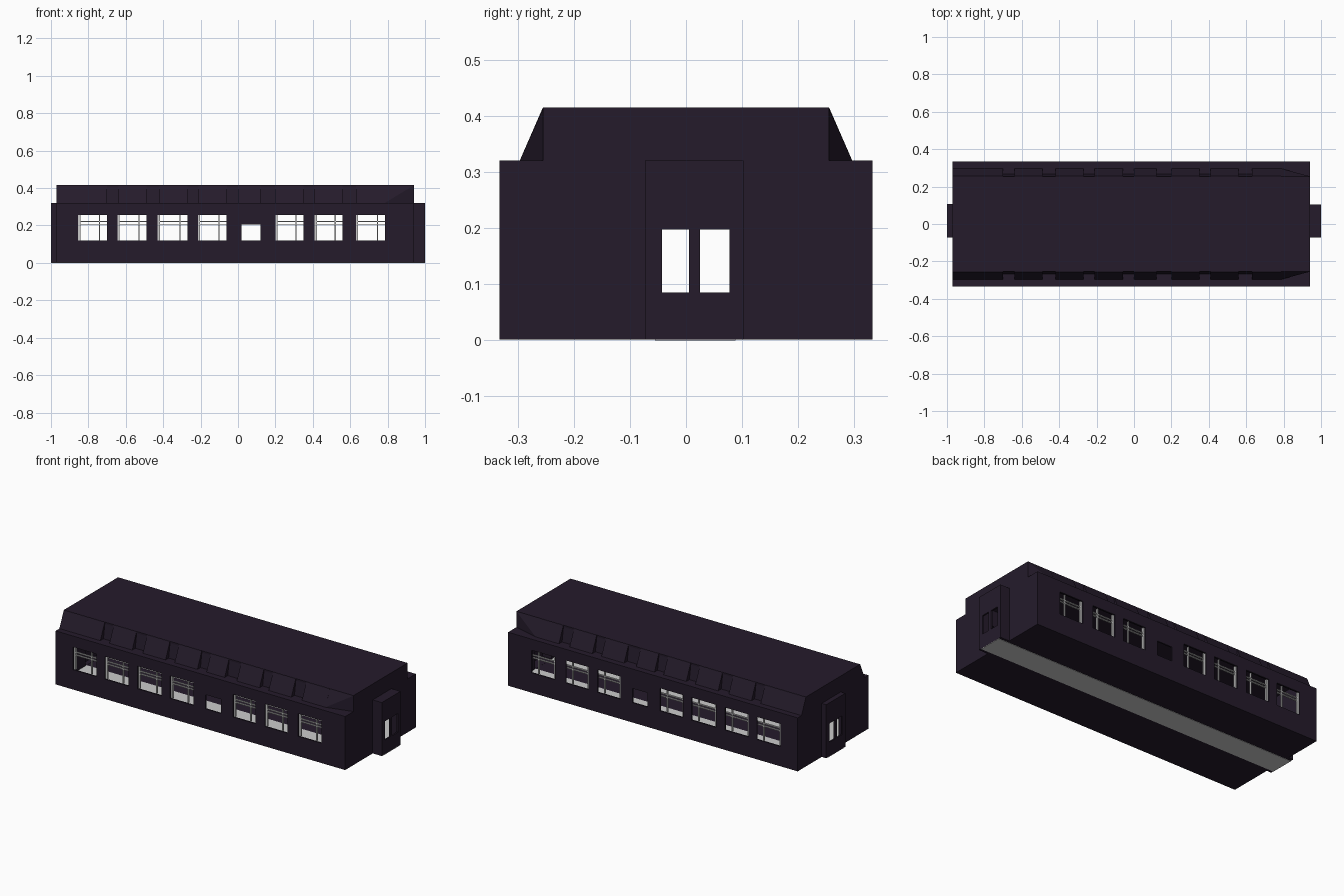
import bpy, bmesh

if "Cube" in bpy.data.objects:
    bpy.data.objects.remove(bpy.data.objects["Cube"])

DARK = bpy.data.materials.new("dark_plum")
DARK.diffuse_color = (0.018, 0.011, 0.024, 1)
DARK.use_nodes = True
DARK.node_tree.nodes["Principled BSDF"].inputs["Base Color"].default_value = DARK.diffuse_color

BIG = [(-0.855, -0.70), (-0.645, -0.49), (-0.43, -0.27), (-0.215, -0.062),
       (0.20, 0.35), (0.41, 0.56), (0.63, 0.785)]
SMALL = (0.02, 0.12)
Z0 = 0.002


def finish(name, bm, mat):
    bmesh.ops.recalc_face_normals(bm, faces=bm.faces)
    me = bpy.data.meshes.new(name)
    bm.to_mesh(me)
    bm.free()
    ob = bpy.data.objects.new(name, me)
    bpy.context.collection.objects.link(ob)
    if mat:
        me.materials.append(mat)
    return ob


def hull_into(bm, pts):
    """Add a convex solid through the points."""
    vs = [bm.verts.new(p) for p in pts]
    bmesh.ops.convex_hull(bm, input=vs)


def boxes(name, ranges, mat=None):
    """One object from (x0,x1,y0,y1,z0,z1) boxes."""
    bm = bmesh.new()
    for x0, x1, y0, y1, z0, z1 in ranges:
        r = bmesh.ops.create_cube(bm, size=1)
        for v in r["verts"]:
            v.co = (x0 if v.co.x < 0 else x1, y0 if v.co.y < 0 else y1,
                    z0 if v.co.z < 0 else z1)
    return finish(name, bm, mat)


def cut(ob, cutters):
    for c in cutters:
        m = ob.modifiers.new("cut", "BOOLEAN")
        m.operation, m.solver, m.object = "DIFFERENCE", "EXACT", c
        bpy.context.view_layer.objects.active = ob
        bpy.ops.object.modifier_apply(modifier=m.name)


# Outer shells
body = boxes("carriage_body", [(-0.97, 0.94, -0.333, 0.333, Z0, 0.321)], DARK)
roof = boxes("raised_roof", [(-0.97, 0.94, -0.255, 0.255, 0.321, 0.416)], DARK)
ends = [boxes("left_vestibule", [(-1, -0.97, -0.073, 0.107, Z0, 0.321)], DARK),
        boxes("right_vestibule", [(0.94, 1, -0.073, 0.103, Z0, 0.321)], DARK)]

# Cutters: interior, roof void, side windows, doorway, end windows
room = boxes("cut_room", [(-0.961, 0.931, -0.324, 0.324, 0.010, 0.312)])
void = boxes("cut_void", [(-0.961, 0.931, -0.246, 0.246, 0.25, 0.407)])
side = boxes("cut_side", [(a, b, -0.5, 0.5, 0.12, 0.255) for a, b in BIG]
             + [(*SMALL, -0.5, 0.5, 0.12, 0.205)])
door = boxes("cut_door", [(-0.991, 0.991, -0.064, 0.094, 0.012, 0.30)])
panes = boxes("cut_panes", [(-1.2, 1.2, -0.043, 0.005, 0.086, 0.198),
                            (-1.2, 1.2, 0.025, 0.078, 0.086, 0.198)])
cut(body, [room, void, side, door])
cut(roof, [void])
for e in ends:
    cut(e, [door, panes])
for c in (room, void, side, door, panes):
    bpy.data.objects.remove(c)

# Sloped roof panels, separated by shallow steeper recesses
edges = [-0.97, -0.70, -0.64, -0.49, -0.42, -0.27, -0.21, -0.06, 0.0,
         0.12, 0.20, 0.35, 0.41, 0.56, 0.63, 0.785]
bm = bmesh.new()
for s in (-1, 1):
    for a, b in zip(edges[::2], edges[1::2]):
        hull_into(bm, [(x, s * y, z) for x in (a, b) for y, z in
                       ((0.255, 0.321), (0.297, 0.321), (0.256, 0.415), (0.255, 0.415))])
    for a, b in zip(edges[1::2], edges[2::2]):
        hull_into(bm, [(x, s * y, z) for x in (a, b) for y, z in
                       ((0.255, 0.321), (0.268, 0.321), (0.255, 0.405))])
    # tapered closing wedge at the right end
    hull_into(bm, [(0.785, s * 0.255, 0.321), (0.785, s * 0.297, 0.321),
                   (0.785, s * 0.255, 0.415), (0.94, s * 0.255, 0.321),
                   (0.94, s * 0.255, 0.415)])
finish("roof_slope_panels", bm, DARK)

# Window frames: left jamb, upper rails and an off-centre mullion
bars = []
for s in (-1, 1):
    y0, y1 = sorted((s * 0.315, s * 0.325))
    for a, b in BIG:
        bars += [(a, a + 0.012, y0, y1, 0.12, 0.255),
                 (b - 0.043, b - 0.037, y0, y1, 0.12, 0.255),
                 (a, b, y0, y1, 0.204, 0.209),
                 (a, b, y0, y1, 0.220, 0.225)]
boxes("window_frames", bars)

# Floor: pale side decks inside, dark aisle, pale strip underneath
boxes("side_decks", [(-0.96, 0.93, -0.323, -0.055, 0.010, 0.013),
                     (-0.96, 0.93, 0.088, 0.323, 0.010, 0.013)])
boxes("aisle", [(-0.96, 0.93, -0.055, 0.088, 0.010, 0.012)], DARK)
boxes("underfloor_strip", [(-1, 1, -0.055, 0.088, 0.0, 0.004)])
